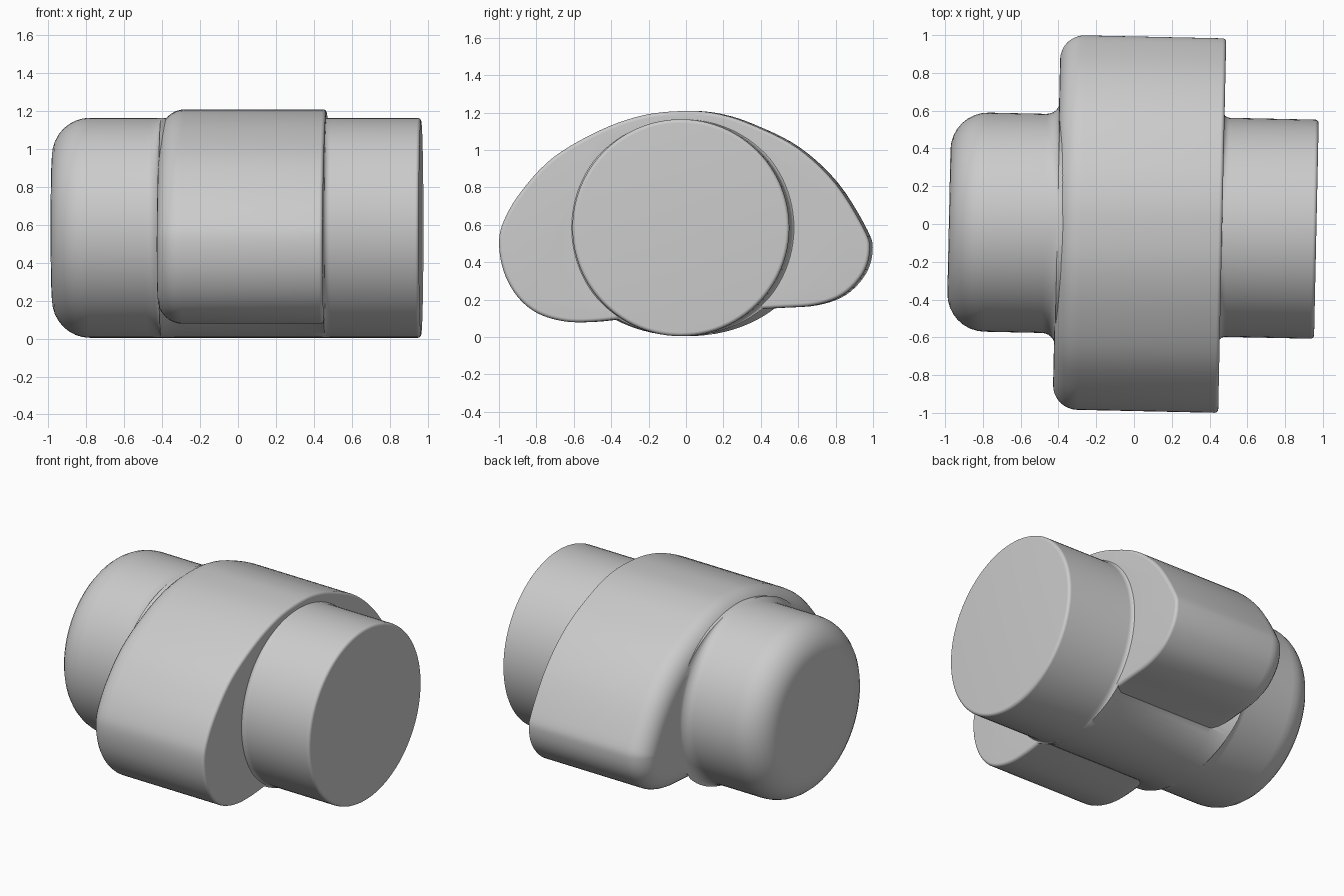
import bpy, bmesh, math
from mathutils import Matrix, Vector

if "Cube" in bpy.data.objects:
    bpy.data.objects.remove(bpy.data.objects["Cube"])

TURN = Matrix.Rotation(-0.0215, 4, 'Z')   # whole casting sits slightly turned

grey = bpy.data.materials.new("light_grey")
grey.diffuse_color = (0.6, 0.6, 0.6, 1)
grey.use_nodes = True
grey.node_tree.nodes["Principled BSDF"].inputs["Base Color"].default_value = grey.diffuse_color


def loft(name, rings):
    """Skin a list of equal-length rings and cap both ends."""
    bm = bmesh.new()
    loops = [[bm.verts.new(TURN @ Vector(p)) for p in ring] for ring in rings]
    n = len(loops[0])
    for a, b in zip(loops, loops[1:]):
        for i in range(n):
            j = (i + 1) % n
            bm.faces.new((a[i], a[j], b[j], b[i]))
    bm.faces.new(loops[0][::-1])
    bm.faces.new(loops[-1])
    bmesh.ops.recalc_face_normals(bm, faces=bm.faces)
    mesh = bpy.data.meshes.new(name)
    bm.to_mesh(mesh)
    bm.free()
    mesh.materials.append(grey)
    ob = bpy.data.objects.new(name, mesh)
    bpy.context.collection.objects.link(ob)
    return ob


def rounded_ends(x0, x1, r0, r1, steps=8):
    """Pairs of (x, inset) running along a bar with rounded ends."""
    q = [math.pi / 2 * i / steps for i in range(steps + 1)]
    start = [(x0 + r0 * (1 - math.sin(t)), r0 * (1 - math.cos(t))) for t in reversed(q)]
    start = sorted(start)
    end = sorted((x1 - r1 * (1 - math.sin(t)), r1 * (1 - math.cos(t))) for t in q)
    return start, end


# Round barrel along x, with fillets flaring towards the wide housing
R, CY, CZ, N = 0.58, -0.007, 0.584, 96
start, end = rounded_ends(-0.98, 0.966, 0.2, 0.02)
stations = [(x, -d) for x, d in start]
flare = []
for i in range(7):
    t = math.pi / 2 * i / 6
    flare.append((math.sin(t), 1 - math.cos(t)))
stations_flare = [(-0.475 + 0.07 * s, 0.07 * c) for s, c in flare]
stations_flare += [(-0.3, 0.0), (0.4, 0.0)]
stations_flare += [(0.495 - 0.035 * s, 0.035 * c) for s, c in reversed(flare)]


def barrel_ring(x, grow, sides_only):
    ring = []
    for k in range(N):
        a = 2 * math.pi * k / N
        g = grow * min(1, abs(math.cos(a)) / 0.8) ** 2 if sides_only else grow
        ring.append((x, CY + (R + g) * math.cos(a), CZ + (R + g) * math.sin(a)))
    return ring


barrel = loft("barrel",
              [barrel_ring(x, g, False) for x, g in stations]
              + [barrel_ring(x, g, True) for x, g in stations_flare]
              + [barrel_ring(x, -d, False) for x, d in end])

# Wide housing: closed (y, z) outline, anticlockwise from the top
outline = [(0, 1.208), (-0.22, 1.185), (-0.45, 1.105), (-0.7, 0.96), (-0.87, 0.78),
           (-0.965, 0.62), (-0.99, 0.5), (-0.965, 0.35), (-0.895, 0.22), (-0.79, 0.13),
           (-0.65, 0.085), (-0.5, 0.08), (-0.3, 0.1), (0, 0.13), (0.3, 0.143),
           (0.5, 0.155), (0.7, 0.17), (0.85, 0.225), (0.955, 0.335), (0.992, 0.46),
           (0.965, 0.57), (0.81, 0.82), (0.6, 1.015), (0.35, 1.14), (0.17, 1.195)]
pts = [Vector(p) for p in outline]
curve = []
for i in range(len(pts)):
    a, b, c, d = (pts[(i + k) % len(pts)] for k in (-1, 0, 1, 2))
    for s in range(5):
        t = s / 5
        curve.append(0.5 * (2 * b + (c - a) * t + (2 * a - 5 * b + 4 * c - d) * t * t
                            + (3 * b - a - 3 * c + d) * t ** 3))
normals = []
for i in range(len(curve)):
    t = (curve[(i + 1) % len(curve)] - curve[i - 1]).normalized()
    normals.append(Vector((t.y, -t.x)))

start, end = rounded_ends(-0.41, 0.467, 0.13, 0.02)
housing = loft("housing", [[(x, p.x - m.x * d, p.y - m.y * d) for p, m in zip(curve, normals)]
                           for x, d in start + end])

# Weld both parts into one solid skin
mod = barrel.modifiers.new("union", 'BOOLEAN')
mod.operation = 'UNION'
mod.solver = 'EXACT'
mod.object = housing
bpy.context.view_layer.objects.active = barrel
barrel.select_set(True)
bpy.ops.object.modifier_apply(modifier=mod.name)
bpy.data.objects.remove(housing)
barrel.name = "barrel_and_housing"
bpy.ops.object.shade_smooth_by_angle(angle=math.radians(35))
